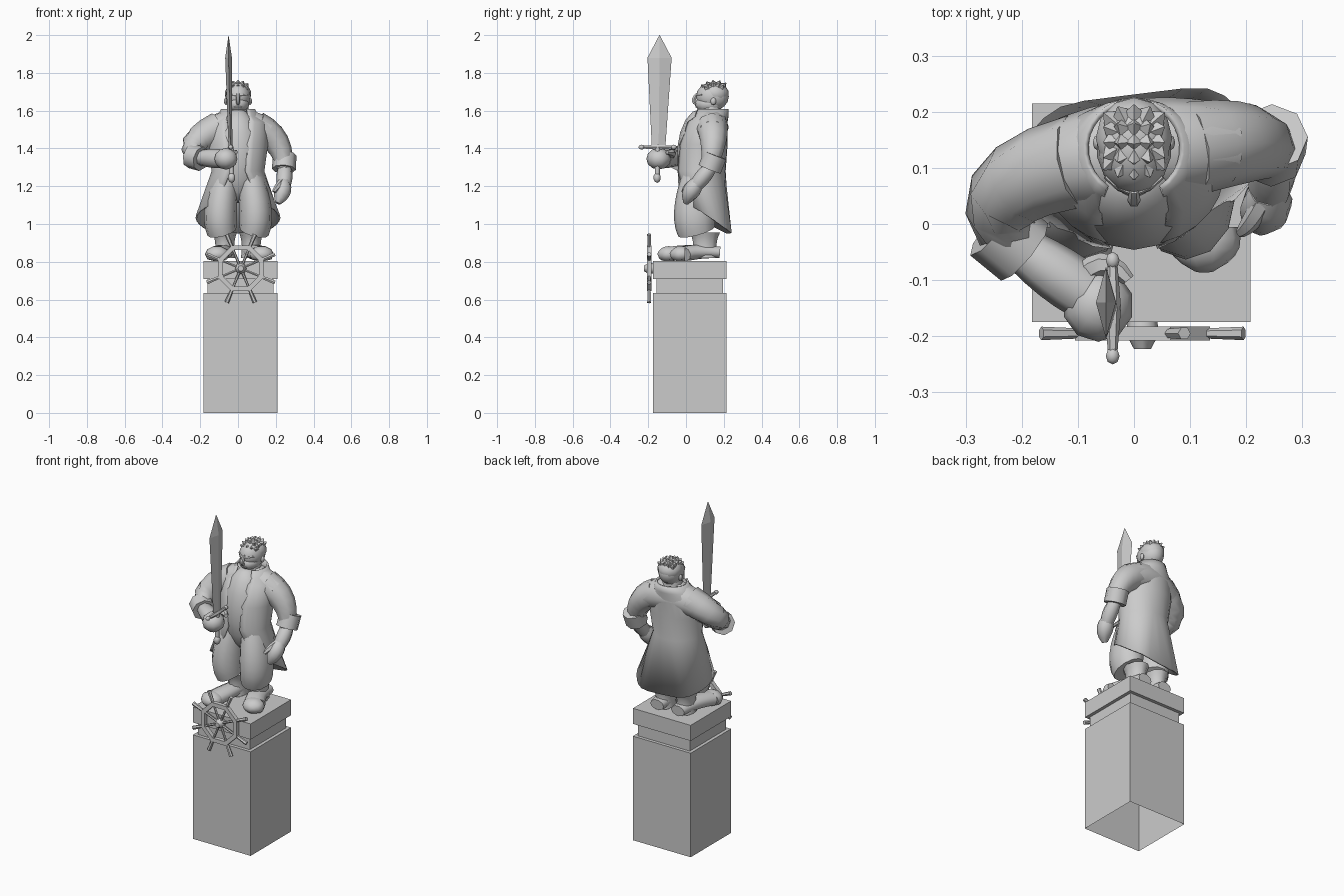
import bpy, bmesh
from math import sin, cos, pi, radians, copysign
from mathutils import Vector, Matrix

if "Cube" in bpy.data.objects:
    bpy.data.objects.remove(bpy.data.objects["Cube"])

GREY = (.6, .6, .6, 1)
stone = bpy.data.materials.new("grey_stone")
stone.use_nodes = True
stone.diffuse_color = GREY
stone.node_tree.nodes["Principled BSDF"].inputs["Base Color"].default_value = GREY


def finish(name, bm, smooth):
    bmesh.ops.recalc_face_normals(bm, faces=bm.faces[:])
    mesh = bpy.data.meshes.new(name)
    bm.to_mesh(mesh)
    bm.free()
    part = bpy.data.objects.new(name, mesh)
    bpy.context.collection.objects.link(part)
    mesh.materials.append(stone)
    if smooth:
        bpy.ops.object.select_all(action='DESELECT')
        part.select_set(True)
        bpy.context.view_layer.objects.active = part
        bpy.ops.object.shade_smooth_by_angle(angle=radians(smooth))
    return part


def loft(name, rings, closed=True, caps=True, smooth=50):
    """Skin a list of point rings."""
    bm = bmesh.new()
    rows = [[bm.verts.new(p) for p in ring] for ring in rings]
    count = len(rows[0])
    for low, high in zip(rows, rows[1:]):
        for i in range(count if closed else count - 1):
            j = (i + 1) % count
            bm.faces.new((low[i], low[j], high[j], high[i]))
    if caps:
        bm.faces.new(rows[0])
        bm.faces.new(rows[-1])
    return finish(name, bm, smooth)


def limb(name, start, bend, end, sides=8, flat=1, steps=5, floor=0, smooth=50):
    """Tapered tube on a quadratic curve; each control is x, y, z, radius."""
    a, b, c = Vector(start), Vector(bend), Vector(end)
    upright = abs((c - a).z) > (c - a).xy.length
    reference = Vector((0, 1, 0)) if upright else Vector((0, 0, 1))
    rings = []
    for k in range(steps + 1):
        t = k / steps
        place = a * (1 - t) ** 2 + b * 2 * t * (1 - t) + c * t * t
        along = ((b - a) * (1 - t) + (c - b) * t).xyz.normalized()
        side = along.cross(reference).normalized()
        up = side.cross(along) * flat
        ring = [place.xyz + place.w * (side * cos(turn) + up * sin(turn))
                for turn in (2 * pi * i / sides for i in range(sides))]
        for point in ring:
            point.z = max(point.z, floor)
        rings.append(ring)
    return loft(name, rings, smooth=smooth)


def rod(name, start, end, radius, tip, sides=6):
    """Straight tapered bar."""
    a, b = Vector((*start, radius)), Vector((*end, tip))
    return limb(name, a, (a + b) / 2, b, sides, steps=1)


def ball(name, centre, size, sides=12):
    bm = bmesh.new()
    shape = Matrix.Translation(centre) @ Matrix.Diagonal((*size, 1))
    bmesh.ops.create_uvsphere(bm, u_segments=sides, v_segments=sides // 2 + 1, radius=1, matrix=shape)
    return finish(name, bm, 50)


def slab(name, inset, bottom, top, hollow=False):
    """Pedestal layer, drawn in from the main footprint."""
    bm = bmesh.new()
    width = .39 - 2 * inset
    shape = Matrix.Translation((.013, .02, (bottom + top) / 2)) @ Matrix.Diagonal((width, width, top - bottom, 1))
    bmesh.ops.create_cube(bm, size=1, matrix=shape)
    if hollow:
        base = min(bm.faces, key=lambda face: face.calc_center_median().z)
        bmesh.ops.delete(bm, geom=[base], context='FACES_ONLY')
    return finish(name, bm, 0)


# Pedestal
CAP = .805
slab("pedestal_block", 0, 0, .635, hollow=True)
slab("pedestal_neck", .02, .635, .71)
slab("pedestal_cap", 0, .71, CAP)

# Ship's wheel on the pedestal front
hub = Vector((.015, -.195, .765))
bm = bmesh.new()
bmesh.ops.create_circle(bm, segments=8, radius=.13)
inner = bmesh.ops.extrude_edge_only(bm, edges=bm.edges[:])["geom"]
bmesh.ops.scale(bm, vec=(.8, .8, 1), verts=[v for v in inner if isinstance(v, bmesh.types.BMVert)])
turn = Matrix.Translation(hub) @ Matrix.Rotation(pi / 2, 4, 'X') @ Matrix.Rotation(pi / 8, 4, 'Z')
bm.transform(turn)
rim = finish("wheel_rim", bm, 0)
thick = rim.modifiers.new("thickness", 'SOLIDIFY')
thick.thickness = .025
thick.offset = 0
for k in range(8):
    angle = pi / 8 + k * pi / 4
    out = Vector((cos(angle), 0, sin(angle)))
    rod("wheel_spoke", hub, hub + out * .13, .007, .007)
    rod("wheel_handle", hub + out * .12, hub + out * .195, .009, .012)
rod("wheel_axle", hub + Vector((0, .03, 0)), hub, .025, .03, sides=8)
rod("wheel_hub", hub, hub - Vector((0, .028, 0)), .03, .015, sides=8)

# Boots and baggy trouser legs, the left foot drawn back and turned out
for s, side, toe, reach in ((1, "left_", .125, .065), (-1, "right_", -.11, 0)):
    x = s * .07
    limb(side + "foot", (x, .18, .85, .045), (x, .05, .86, .06), (toe, reach - .08, .84, .06),
         sides=10, flat=.7, floor=CAP)
    limb(side + "toe_cap", (toe, reach - .07, .84, .06), (toe, reach - .12, .84, .08),
         (toe, reach - .147, .83, .02), sides=10, flat=.7, floor=CAP)
    limb(side + "boot_shaft", (x, .1, .82, .055), (x, .1, .9, .04), (x, .1, .955, .065), sides=10, flat=1.3)
    limb(side + "trouser_leg", (s * .06, .07, 1.28, .065), (s * .11, .03, 1.05, .1), (s * .085, .055, .96, .08),
         sides=12, flat=1.25, steps=7)

# Shirt and neck
ball("shirt", (0, .08, 1.36), (.13, .128, .25), sides=16)
limb("neck", (0, .12, 1.52, .075), (0, .13, 1.56, .06), (0, .13, 1.62, .055), sides=10)

# Coat: an open shell round the body, its squared hem falling away to the back
PANELS = 24
rings = []
for z, y, wide, deep, gap in ((1.61, .135, .09, .09, .6), (1.57, .13, .11, .095, .5), (1.54, .11, .15, .11, .4),
                              (1.42, .09, .16, .13, .3), (1.28, .08, .14, .13, .3), (1.12, .1, .225, .135, .5)):
    flare = 1 if z < 1.2 else 0
    ring = []
    for i in range(PANELS + 1):
        angle = gap - pi / 2 + 2 * (pi - gap) * i / PANELS
        back = max(sin(angle), 0) * flare
        across = copysign(abs(cos(angle)) ** (1 - .4 * back), cos(angle)) * wide
        fold = 1 + flare * .03 * cos(6 * angle)
        fall = flare * .085 * (1 + sin(angle))
        ring.append((across, y + deep * sin(angle) * fold + flare * across / 8, z - fall))
    rings.append(ring)
coat = loft("coat", rings, closed=False, caps=False, smooth=60)
cloth = coat.modifiers.new("cloth", 'SOLIDIFY')
cloth.thickness = .01
limb("coat_shoulders", (-.15, .1, 1.48, .075), (0, .14, 1.56, .11), (.16, .14, 1.48, .075), sides=10, steps=7)

# Right arm, raised forward to hold the sword
limb("right_sleeve", (-.1, .11, 1.51, .085), (-.31, .065, 1.41, .075), (-.2, -.045, 1.35, .045), sides=9, steps=6)
rod("right_cuff", (-.25, -.005, 1.36), (-.195, -.05, 1.345), .066, .066, sides=8)
limb("right_forearm", (-.22, -.03, 1.35, .035), (-.15, -.08, 1.35, .055), (-.09, -.12, 1.345, .05))
ball("right_fist", (-.064, -.145, 1.345), (.064, .065, .057), sides=10)
limb("right_thumb", (-.09, -.09, 1.36, .02), (-.05, -.05, 1.38, .025), (-.01, -.1, 1.38, .012), sides=6)

# Left arm, hanging with a bent elbow
limb("left_sleeve", (.1, .135, 1.51, .085), (.24, .16, 1.45, .075), (.245, .12, 1.29, .04), sides=9, steps=6)
rod("left_cuff", (.247, .155, 1.365), (.243, .125, 1.29), .063, .063, sides=8)
limb("left_forearm", (.245, .13, 1.3, .035), (.25, .09, 1.25, .05), (.24, .05, 1.2, .035))
limb("left_hand", (.24, .06, 1.22, .035), (.24, .02, 1.17, .065), (.21, 0, 1.11, .015))
limb("left_thumb", (.23, .04, 1.22, .02), (.21, 0, 1.2, .02), (.19, -.015, 1.17, .01), sides=6)

# Head and face
ball("skull", (0, .14, 1.675), (.068, .087, .075), sides=14)
ball("jaw", (0, .123, 1.635), (.06, .076, .048))
limb("nose", (0, .06, 1.69, .008), (0, .025, 1.65, .016), (0, .055, 1.635, .008), sides=6)
limb("mouth", (-.02, .058, 1.62, .003), (0, .048, 1.62, .006), (.02, .058, 1.62, .003), sides=6)
limb("brow", (-.05, .085, 1.685, .005), (0, .03, 1.675, .008), (.05, .085, 1.685, .005), sides=6)
for s in (-1, 1):
    ball("ear", (s * .064, .145, 1.65), (.01, .015, .02), sides=8)

# Hair: a cap with fans of swept spikes
crown = Vector((0, .153, 1.69))
ball("hair_cap", crown, (.07, .074, .06))
for row in range(5):
    lean = radians(-50 + 22 * row)
    for column in range(-2, 3):
        tilt = radians(20 * column)
        out = Vector((.07 * sin(tilt), .08 * sin(lean) * cos(tilt), .06 * cos(lean) * cos(tilt)))
        rod("hair_spike", crown + out * .8, crown + out * 1.2, .024, .002, sides=4)

# Sword: diamond blade swelling towards the point
GRIP_Y = -.15
loft("blade", [[(x + wide * cos(turn) / 3.6, y + wide * sin(turn), z) for turn in (0, pi / 2, pi, -pi / 2)]
               for x, y, z, wide in ((-.04, -.145, 1.41, .036), (-.05, -.14, 1.88, .064), (-.05, -.14, 2, .001))],
     smooth=0)
for s in (-1, 1):
    end = (-.038, GRIP_Y + s * .085, 1.407)
    rod("guard_arm", (-.038, GRIP_Y, 1.407), end, .015, .008)
    ball("guard_knob", end, (.013, .016, .013), sides=8)
rod("sword_grip", (-.037, GRIP_Y, 1.41), (-.034, -.152, 1.25), .014, .013, sides=8)
ball("pommel", (-.034, -.153, 1.245), (.02, .02, .027), sides=8)
